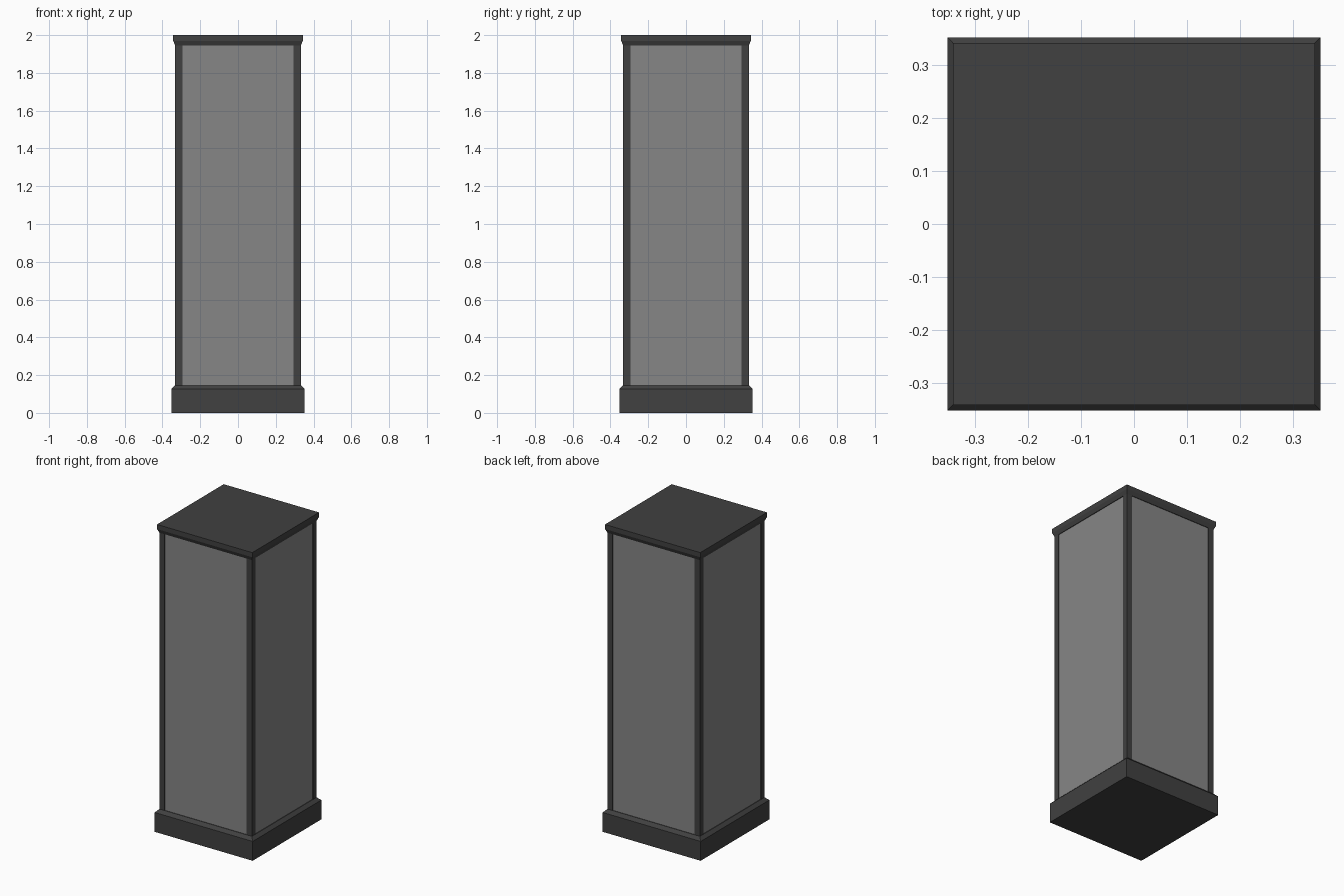
import bpy, bmesh
from math import pi
from mathutils import Matrix

if "Cube" in bpy.data.objects:
    bpy.data.objects.remove(bpy.data.objects["Cube"])

HALF = 0.333          # half width of the cabinet body
POST = 0.038          # corner post thickness
Z0, Z1 = 0.146, 1.945  # body bottom and top


def material(name, v):
    m = bpy.data.materials.new(name)
    m.diffuse_color = (v, v, v, 1)
    m.use_nodes = True
    m.node_tree.nodes["Principled BSDF"].inputs["Base Color"].default_value = m.diffuse_color
    return m


dark = material("dark_frame", 0.052)
grey = material("grey_panel", 0.24)


def finish(name, bm, mat):
    bmesh.ops.recalc_face_normals(bm, faces=bm.faces)
    me = bpy.data.meshes.new(name)
    bm.to_mesh(me)
    bm.free()
    me.materials.append(mat)
    ob = bpy.data.objects.new(name, me)
    bpy.context.collection.objects.link(ob)
    return ob


def square_stack(name, profile, mat):
    """Closed square solid from (half width, z) levels."""
    bm = bmesh.new()
    rings = [[bm.verts.new((sx * h, sy * h, z))
              for sx, sy in ((-1, -1), (1, -1), (1, 1), (-1, 1))]
             for h, z in profile]
    bm.faces.new(rings[0])
    bm.faces.new(rings[-1])
    for a, b in zip(rings, rings[1:]):
        for i in range(4):
            j = (i + 1) % 4
            bm.faces.new((a[i], a[j], b[j], b[i]))
    return finish(name, bm, mat)


def box(name, lo, hi, mat, turn=0):
    bm = bmesh.new()
    bmesh.ops.create_cube(bm, size=1)
    for v in bm.verts:
        v.co = [l + (c + 0.5) * (h - l) for c, l, h in zip(v.co, lo, hi)]
    bm.transform(Matrix.Rotation(turn, 4, 'Z'))
    return finish(name, bm, mat)


# Plinth with a chamfered upper edge, and cap with a chamfered lower edge
square_stack("plinth", [(0.353, 0), (0.353, 0.126), (HALF, Z0)], dark)
square_stack("cap", [(HALF, Z1), (0.343, 1.97), (0.343, 2.0)], dark)

# Four corner posts and the slightly inset panels between them
inner = HALF - POST
for i, side in enumerate(("front", "right", "back", "left")):
    turn = i * pi / 2
    box(side + "_corner_post", (inner, -HALF, Z0), (HALF, -inner, Z1), dark, turn)
    box(side + "_panel", (-inner, -HALF + 0.004, Z0), (inner, -inner, Z1), grey, turn)
